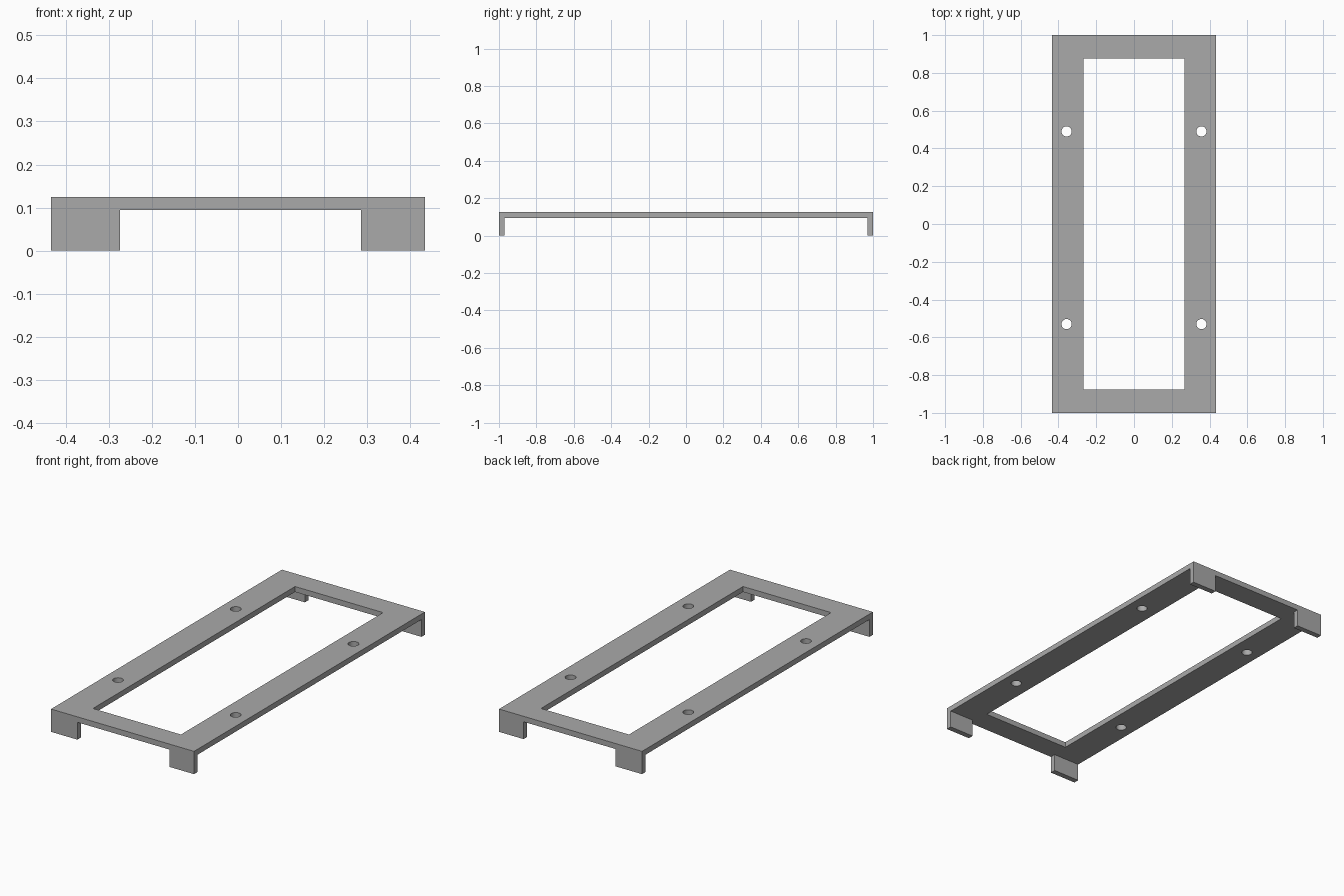
import bpy

WIDTH, LENGTH, HEIGHT = 0.867, 2.0, 0.125
PLATE = 0.03                    # sheet thickness of plate and tabs
UNDERSIDE = HEIGHT - PLATE

cube = bpy.data.objects.get("Cube")
if cube:
    bpy.data.objects.remove(cube, do_unlink=True)

grey = bpy.data.materials.new("plain_grey")
grey.use_nodes = True
colour = (0.4, 0.4, 0.4, 1)
grey.diffuse_color = colour
grey.node_tree.nodes["Principled BSDF"].inputs["Base Color"].default_value = colour


def box(name, low, high):
    """Box between two opposite corners."""
    centre = [(a + b) / 2 for a, b in zip(low, high)]
    bpy.ops.mesh.primitive_cube_add(size=1, location=centre)
    obj = bpy.context.object
    obj.name = name
    obj.scale = [b - a for a, b in zip(low, high)]
    bpy.ops.object.transform_apply(location=False, rotation=False, scale=True)
    obj.data.materials.append(grey)
    return obj


def cut(target, cutter):
    """Subtract the cutter from the target and discard it."""
    mod = target.modifiers.new("cut", "BOOLEAN")
    mod.operation = "DIFFERENCE"
    mod.solver = "EXACT"
    mod.object = cutter
    bpy.context.view_layer.objects.active = target
    bpy.ops.object.modifier_apply(modifier=mod.name)
    bpy.data.objects.remove(cutter, do_unlink=True)


# Flat frame with a rectangular opening
half_w, half_l = WIDTH / 2, LENGTH / 2
frame = box("frame_plate", (-half_w, -half_l, UNDERSIDE), (half_w, half_l, HEIGHT))
cut(frame, box("opening_cutter", (-0.267, -0.875, 0), (0.267, 0.875, 1)))

# Screw holes through the long rails
for x in (-0.357, 0.357):
    for y in (-0.53, 0.49):
        bpy.ops.mesh.primitive_cylinder_add(vertices=32, radius=0.027, depth=1,
                                            location=(x, y, HEIGHT))
        hole = bpy.context.object
        hole.data.materials.append(grey)
        cut(frame, hole)

# Corner tabs folded down at both ends, slightly wider on the right
for end, y in (("front", -half_l), ("back", half_l - PLATE)):
    for side, x0, x1 in (("right", -half_w, -0.274), ("left", 0.285, half_w)):
        box(f"{end}_{side}_tab", (x0, y, 0), (x1, y + PLATE, UNDERSIDE))

# Smooth hole walls, crisp edges elsewhere
bpy.ops.object.select_all(action="DESELECT")
frame.select_set(True)
bpy.context.view_layer.objects.active = frame
bpy.ops.object.shade_smooth_by_angle()
